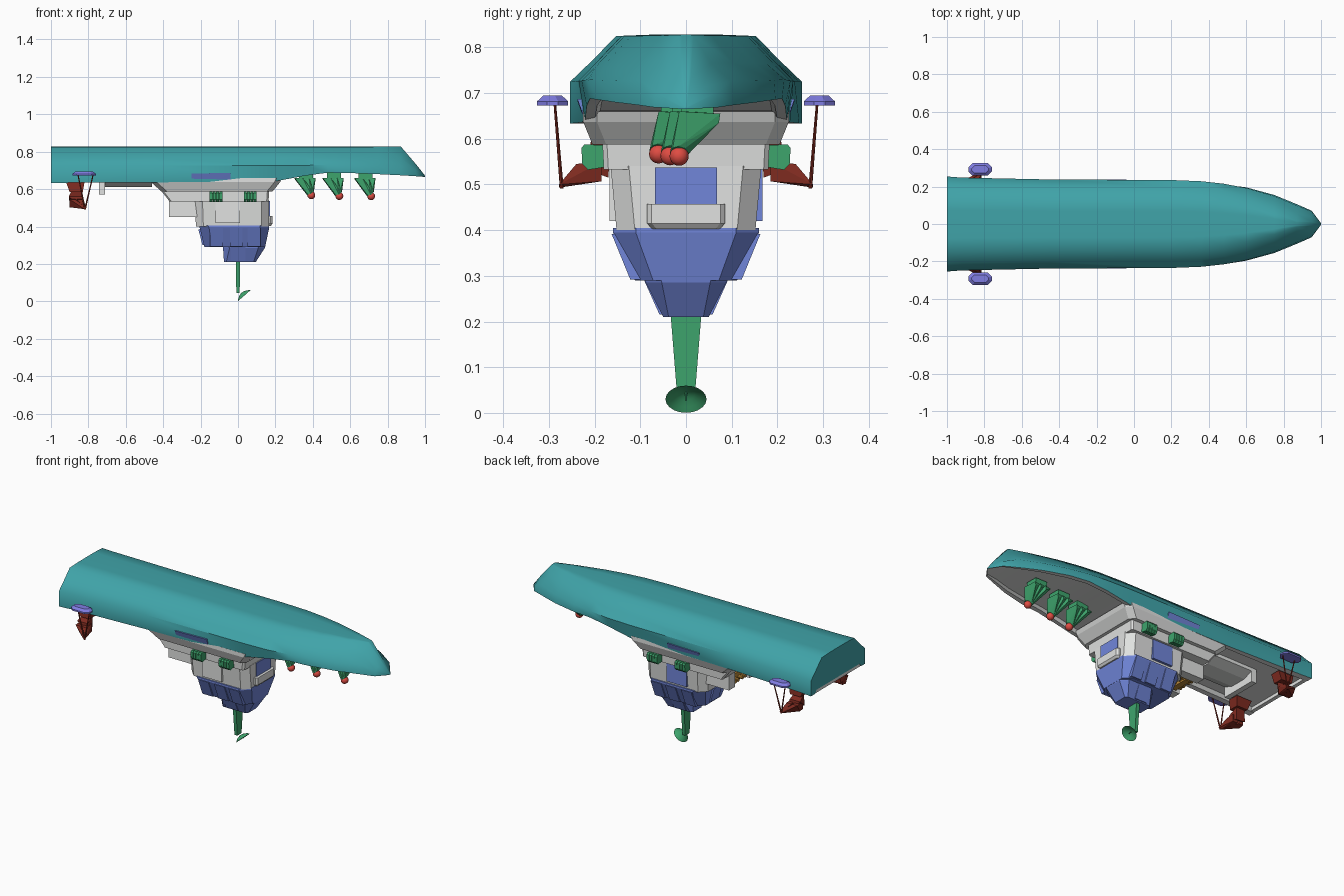
import bpy, bmesh, math
from mathutils import Vector, Matrix

if "Cube" in bpy.data.objects:
    bpy.data.objects.remove(bpy.data.objects["Cube"])


def mat(name, r, g, b):
    m = bpy.data.materials.new(name)
    m.diffuse_color = (r, g, b, 1)
    m.use_nodes = True
    m.node_tree.nodes["Principled BSDF"].inputs["Base Color"].default_value = m.diffuse_color
    return m


TEAL = mat("teal", .051, .370, .396)
GREY = mat("light_grey", .75, .76, .75)
BLUE = mat("blue", .165, .240, .700)
LILAC = mat("lilac", .215, .205, .76)
GREEN = mat("green", .048, .375, .152)
RED = mat("red", .74, .072, .055)
MAROON = mat("maroon", .205, .023, .014)
GOLD = mat("gold", .485, .242, .038)


def finish(name, bm, *mats, smooth=None):
    bmesh.ops.recalc_face_normals(bm, faces=bm.faces)
    me = bpy.data.meshes.new(name)
    bm.to_mesh(me)
    bm.free()
    for m in mats:
        me.materials.append(m)
    ob = bpy.data.objects.new(name, me)
    bpy.context.collection.objects.link(ob)
    if smooth:
        bpy.ops.object.select_all(action='DESELECT')
        bpy.context.view_layer.objects.active = ob
        ob.select_set(True)
        bpy.ops.object.shade_smooth_by_angle(angle=math.radians(smooth))
    return ob


def loft(name, m, rings, caps=True, smooth=None):
    bm = bmesh.new()
    vs = [[bm.verts.new(p) for p in r] for r in rings]
    n = len(rings[0])
    for a, b in zip(vs, vs[1:]):
        for i in range(n):
            bm.faces.new((a[i], a[(i + 1) % n], b[(i + 1) % n], b[i]))
    if caps:
        bm.faces.new(vs[0])
        bm.faces.new(vs[-1])
    return finish(name, bm, m, smooth=smooth)


def tier(name, m, *levels):
    """Stacked chamfered rectangles: (z, x0, x1, y0, y1, chamfer)."""
    rings = []
    for z, x0, x1, y0, y1, c in levels:
        rings.append([(x0 + c, y0, z), (x1 - c, y0, z), (x1, y0 + c, z), (x1, y1 - c, z),
                      (x1 - c, y1, z), (x0 + c, y1, z), (x0, y1 - c, z), (x0, y0 + c, z)])
    return loft(name, m, rings)


def hull_of(name, m, pts):
    bm = bmesh.new()
    for p in pts:
        bm.verts.new(p)
    bmesh.ops.convex_hull(bm, input=bm.verts)
    return finish(name, bm, m)


def box(name, m, x0, x1, y0, y1, z0, z1):
    return hull_of(name, m, [(x, y, z) for x in (x0, x1) for y in (y0, y1) for z in (z0, z1)])


def rod(name, m, a, b, r1, r2, n=8):
    a, b = Vector(a), Vector(b)
    q = (b - a).to_track_quat('Z', 'Y')
    rings = [[c + q @ Vector((r * math.cos(t * math.tau / n), r * math.sin(t * math.tau / n), 0))
              for t in range(n)] for c, r in ((a, r1), (b, r2))]
    return loft(name, m, rings)


# Upturned hull: x, half width, deck edge fraction, deck z, keel z, fullness of the upper section
stations = [(-1, .254, 1, .633, .828, 1), (-.92, .248, 1, .634, .828, 1), (-.45, .238, .96, .636, .828, 1),
            (.2, .235, .94, .642, .828, 1), (.36, .229, .95, .672, .828, .98), (.48, .217, .97, .688, .828, .92),
            (.6, .196, 1, .686, .828, .82), (.75, .155, 1, .68, .828, .6), (.87, .106, 1, .674, .828, .25),
            (.95, .071, 1, .669, .735, .25), (1, .004, 1, .665, .672, .25)]
bm = bmesh.new()
rows = []
for x, w, e, zd, zk, f in stations:
    h = zk - zd
    z3 = max(zd + .3 * h, min(zd + .47 * h, .727))
    z4 = max(zd + .5 * h, min(zd + .67 * h, .766))
    half = [(.8 * w, zd + .1 * h), (.85 * w, zd), (w * e, zd), (w * (.9 + .1 * f), z3),
            (w * (.4 + .44 * f), z4), (w * .6 * f, zk - .003 * f), (w * .3 * f, zk)]
    ring = half + [(0, zk)] + [(-y, z) for y, z in reversed(half)]
    rows.append([bm.verts.new((x, y, z)) for y, z in ring])
n = len(rows[0])
for a, b in zip(rows, rows[1:]):
    for i in range(n):
        f = bm.faces.new((a[i], a[(i + 1) % n], b[(i + 1) % n], b[i]))
        f.material_index = 1 if i in (0, 1, n - 1, n - 2, n - 3) else 0
bm.faces.new(rows[0])
bm.faces.new(rows[-1])
finish("hull", bm, TEAL, GREY, smooth=50)
box("stern_rim", GREY, -.998, -.975, -.245, .245, .634, .66)

# Grey superstructure, stepping downwards
tier("upper_deckhouse", GREY, (.66, -.50, .235, -.225, .225, .03), (.637, -.465, .225, -.225, .225, .03),
     (.588, -.41, .185, -.205, .205, .03))
tier("middle_deckhouse", GREY, (.59, -.41, .167, -.183, .183, .01), (.533, -.365, .163, -.18, .18, .01))
tier("bridge_block", GREY, (.54, -.23, .165, -.165, .165, .04), (.40, -.225, .165, -.152, .152, .04))
tier("bridge_balcony", GREY, (.457, .12, .185, -.085, .085, .01), (.415, .12, .185, -.085, .085, .01),
     (.403, .12, .175, -.075, .075, .01))
box("bridge_window", BLUE, .16, .17, -.068, .068, .457, .537)
box("front_side_bay", GREY, -.12, .01, -.168, -.14, .42, .533)
box("back_side_bay", BLUE, -.12, .01, .14, .168, .42, .533)
box("aft_middle_block", GREY, -.30, -.2, -.08, .08, .50, .56)
for s in (-1, 1):
    y = sorted((s * .07, s * .125))
    box("aft_wing", GREY, -.37, -.21, *y, .45, .54)
    for k in (.02, .045):
        rod("aft_pipe", GOLD, (-.36, s * k, .47), (-.24, s * k, .47), .011, .011)
box("aft_pipe_block", GOLD, -.335, -.30, -.06, .06, .452, .50)
hull_of("aft_catwalk", GREY, [(x, s * y, z) for x in (-.72, -.46) for s in (-1, 1)
                              for y, z in ((.11, .655), (.11, .635), (.05, .612))])
box("aft_catwalk_end", GREY, -.742, -.71, -.11, .11, .572, .66)

# Blue tower with side bays
tier("tower_upper", BLUE, (.405, -.21, .167, -.16, .16, .05), (.395, -.205, .167, -.16, .16, .05),
     (.29, -.18, .145, -.112, .112, .04))
tier("tower_lower", BLUE, (.30, -.08, .146, -.09, .09, .035), (.285, -.08, .143, -.088, .088, .035),
     (.21, -.075, .095, -.05, .05, .012))
for s in (-1, 1):
    for x in (-.115, -.01, .085):
        hull_of("tower_bay", BLUE, [(x + dx, s * yy, z) for dx in (-.034, .034)
                                    for yy, z in ((.1, .392), (.163, .392), (.122, .292), (.09, .292))])
    hull_of("tower_lower_bay", BLUE, [(dx, s * yy, z) for dx in (-.04, .04)
                                      for yy, z in ((.04, .3), (.096, .3), (.058, .215), (.04, .215))])
hull_of("tower_aft_bay", BLUE, [(x, y, z) for y in (-.04, .04)
                                for x, z in ((-.15, .39), (-.212, .385), (-.19, .3), (-.15, .3))])

# Mast and dish
loft("mast", GREEN, [[(-w, -h, z), (w, -h, z), (w, h, z), (-w, h, z)]
                     for w, h, z in ((.011, .034, .22), (.009, .02, .045))])
rim, axis = Vector((.033, 0, .030)), Vector((.66, 0, -.75)).normalized()
q = axis.to_track_quat('Z', 'Y')
dish = []
for r, d in ((.003, -.021), (.02, -.017), (.034, -.009), (.045, 0), (.033, -.006), (.019, -.014), (.003, -.018)):
    dish.append([rim + q @ Vector((r * math.cos(t * math.tau / 20), r * math.sin(t * math.tau / 20), d))
                 for t in range(20)])
loft("dish", GREEN, dish, smooth=40)
rod("dish_feed", GREEN, rim - axis * .019, rim + axis * .004, .003, .0015, 6)

# Bow guns: slanted green horns with red balls at the tips
for x, y, z in ((.39, -.06, .567), (.54, -.035, .563), (.71, -.015, .562)):
    tip = [(x + .016 * math.cos(t), y + .02 * math.sin(t), z + .008 + .014 * math.cos(t))
           for t in [k * math.tau / 8 for k in range(8)]]
    for j in range(3):
        a, b = x - .088 + j * .035, x - .088 + (j + 1) * .035 + .008
        hull_of("gun_horn", GREEN, tip + [(a, y + .02, .66), (b, y, .66), (b, y + .09, .655),
                                          (a, y + .08, .655), (b - .005, y + .087, .635)])
    box("gun_mount", GREEN, x - .065, x + .01, y + .005, y + .075, .65, .69)
    bm = bmesh.new()
    bmesh.ops.create_uvsphere(bm, u_segments=16, v_segments=10, radius=.021,
                              matrix=Matrix.Translation((x + .002, y, z)))
    finish("gun_ball", bm, RED, smooth=60)

for s in (-1, 1):
    # Blue side sponsons, leaning inwards at the bottom
    hull_of("side_sponson", BLUE, [(x, s * y, z) for x, ys, z in
                                   ((-.25, .238, .683), (-.04, .238, .687), (-.04, .206, .60),
                                    (-.22, .206, .596), (-.245, .214, .62)) for y in (.17, ys)])
    # Ribbed green side launchers
    for cx in (-.118, .065):
        for j in range(4):
            x = cx - .026 + j * .0175
            hull_of("launcher_tube", GREEN, [(x + d, s * y, z) for d in (-.0075, .0075) for y, z in
                                             ((.165, .585), (.222, .588), (.229, .58), (.227, .545), (.215, .532), (.165, .54))])
        box("launcher_core", GREEN, cx - .025, cx + .025, *sorted((s * .16, s * .218)), .543, .58)
    # Stern cranes: shoulder, elbow and two fingers reaching outwards
    hull_of("crane_shoulder", MAROON, [(x, s * y, z) for x, y, z in
            ((-.92, .14, .64), (-.82, .14, .64), (-.92, .20, .64), (-.82, .20, .64),
             (-.90, .15, .585), (-.83, .15, .585), (-.90, .21, .585), (-.83, .21, .585))])
    hull_of("crane_elbow", MAROON, [(x, s * y, z) for x, y, z in
            ((-.89, .165, .59), (-.84, .165, .59), (-.905, .218, .56), (-.835, .218, .56),
             (-.90, .17, .52), (-.84, .17, .515), (-.88, .222, .54), (-.83, .222, .535))])
    for x in (-.885, -.845):
        hull_of("crane_finger", MAROON, [(x + dx, s * y, z) for dx in (-.015, .015) for y, z in
                ((.185, .55), (.185, .507), (.24, .545), (.215, .503))] + [(-.82, s * .278, .493), (-.81, s * .278, .50)])
    # Lilac pads held up by thin struts
    tier("outrigger_pad", LILAC, (.673, -.885, -.76, s * .292 - .034, s * .292 + .034, .022),
         (.682, -.885, -.76, s * .292 - .034, s * .292 + .034, .022),
         (.695, -.868, -.777, s * .292 - .02, s * .292 + .02, .015))
    for x in (-.855, -.775):
        rod("outrigger_strut", MAROON, (x, s * .287, .675), (-.818, s * .272, .492), .003, .0045, 6)
